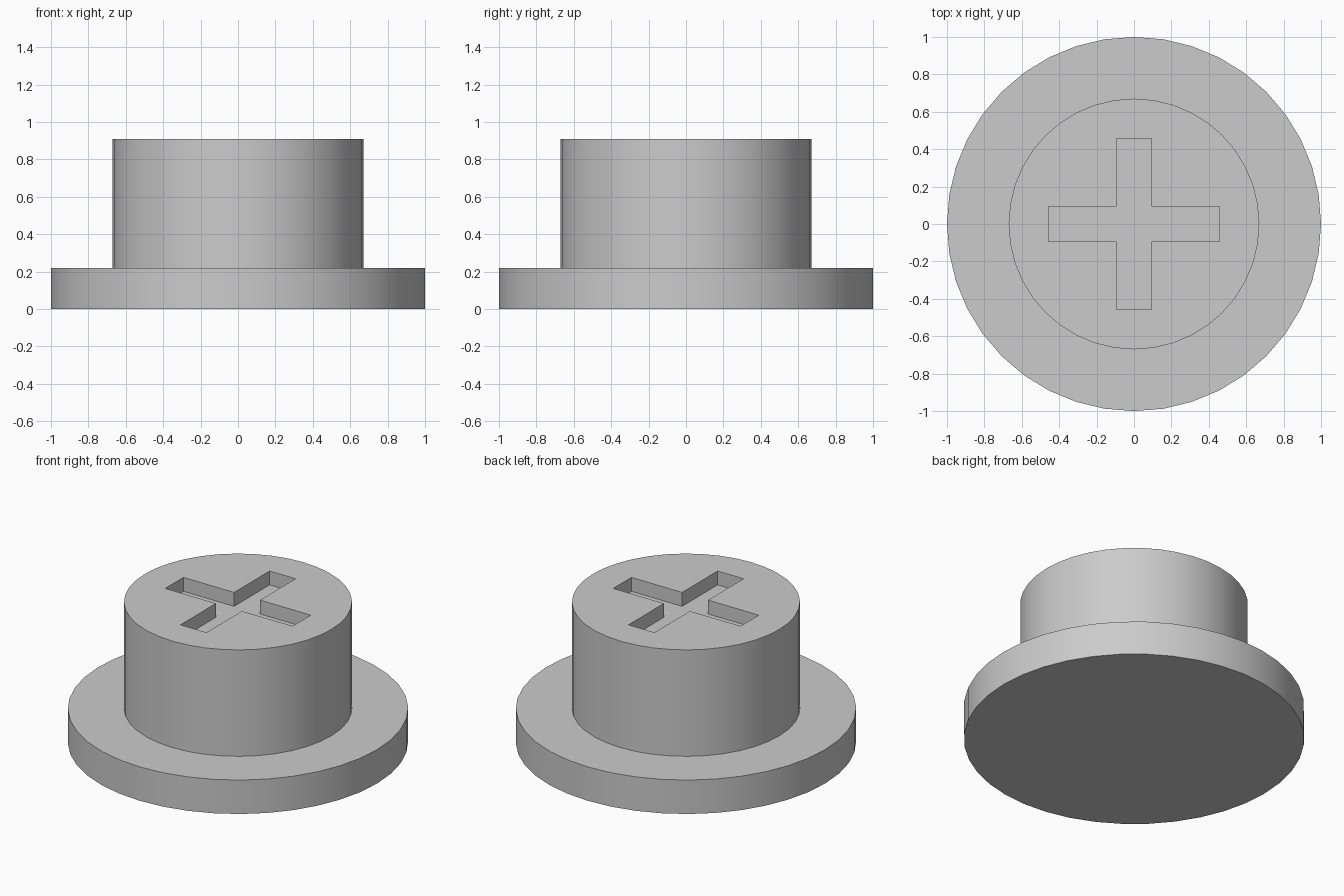
import bpy
import bmesh
from math import cos, sin, tau, radians

SIDES = 40
HEIGHT = 0.91
SLOT_DEPTH = 0.09
ARM, HALF_WIDTH = 0.457, 0.093

cube = bpy.data.objects.get("Cube")
if cube:
    bpy.data.objects.remove(cube, do_unlink=True)

# Single matte grey
grey = bpy.data.materials.new("plain_grey")
grey.use_nodes = True
colour = (0.6, 0.6, 0.6, 1)
grey.diffuse_color = colour
grey.node_tree.nodes["Principled BSDF"].inputs["Base Color"].default_value = colour


def make_object(name, bm):
    bmesh.ops.recalc_face_normals(bm, faces=bm.faces)
    mesh = bpy.data.meshes.new(name)
    bm.to_mesh(mesh)
    bm.free()
    mesh.materials.append(grey)
    obj = bpy.data.objects.new(name, mesh)
    bpy.context.collection.objects.link(obj)
    return obj


# Flanged plug: stepped profile turned around z
bm = bmesh.new()
profile = [(1.0, 0), (1.0, 0.22), (0.67, 0.22), (0.67, HEIGHT)]
rings = [[bm.verts.new((r * cos(tau * i / SIDES), r * sin(tau * i / SIDES), z))
          for i in range(SIDES)] for r, z in profile]
for low, high in zip(rings, rings[1:]):
    for i in range(SIDES):
        j = (i + 1) % SIDES
        bm.faces.new((low[i], low[j], high[j], high[i]))
bm.faces.new(rings[0])
bm.faces.new(rings[-1])
plug = make_object("flanged_plug", bm)

# Cross-shaped cutter: one arm outline repeated by quarter turns
bm = bmesh.new()
outline = []
for c, s in ((1, 0), (0, 1), (-1, 0), (0, -1)):
    for x, y in ((ARM, -HALF_WIDTH), (ARM, HALF_WIDTH), (HALF_WIDTH, HALF_WIDTH)):
        outline.append(bm.verts.new((x * c - y * s, x * s + y * c, HEIGHT - SLOT_DEPTH)))
base = bm.faces.new(outline)
extruded = bmesh.ops.extrude_face_region(bm, geom=[base])["geom"]
bmesh.ops.translate(bm, vec=(0, 0, 0.3),
                    verts=[v for v in extruded if isinstance(v, bmesh.types.BMVert)])
cutter = make_object("cross_slot_cutter", bm)
cutter.hide_render = True

# Sink the cross slot into the top, then discard the cutter
cut = plug.modifiers.new("cross_slot", "BOOLEAN")
cut.operation = "DIFFERENCE"
cut.solver = "EXACT"
cut.object = cutter
bpy.ops.object.select_all(action="DESELECT")
bpy.context.view_layer.objects.active = plug
plug.select_set(True)
bpy.ops.object.modifier_apply(modifier=cut.name)
bpy.data.objects.remove(cutter, do_unlink=True)

bpy.ops.object.shade_smooth_by_angle(angle=radians(30))
